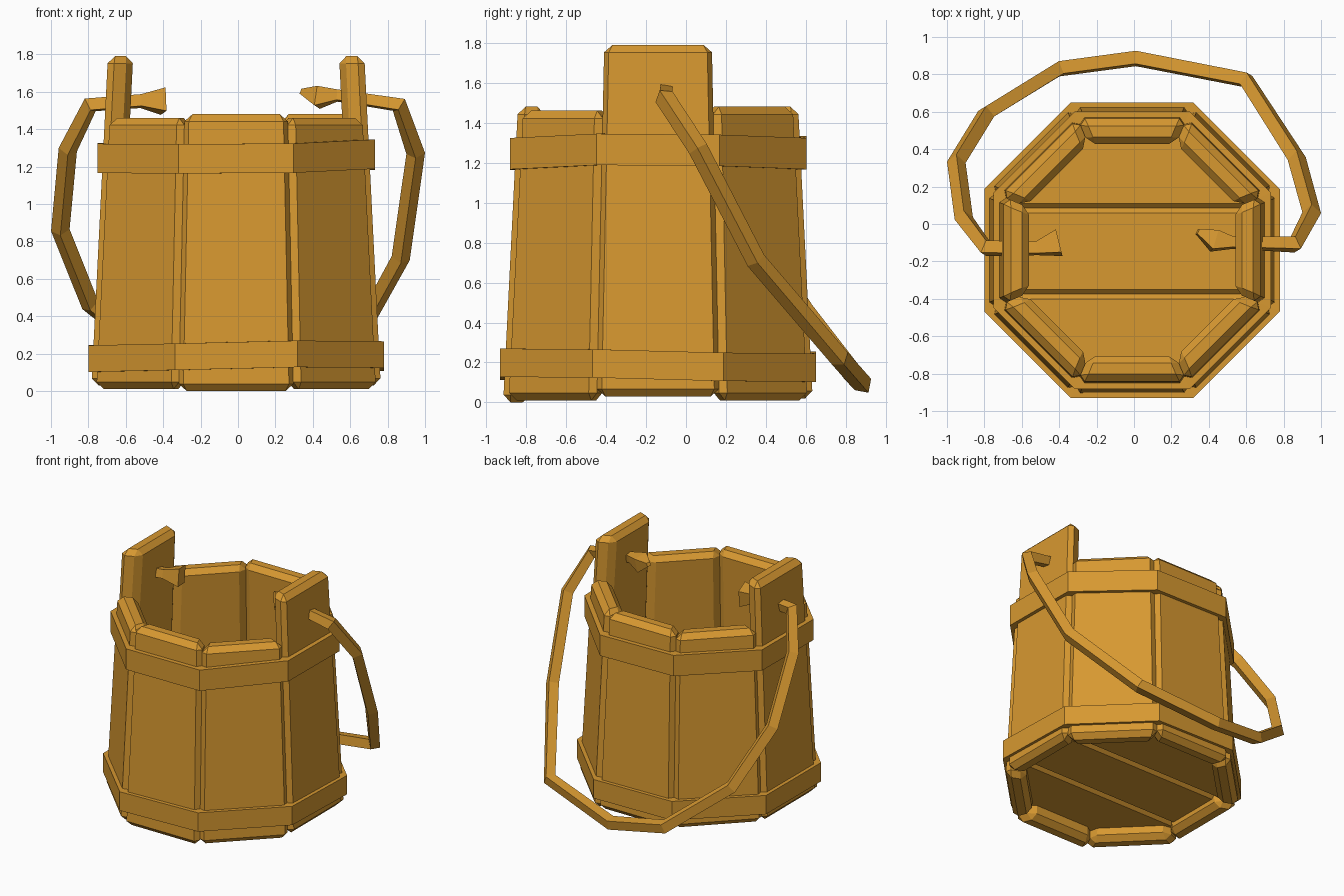
import bpy, bmesh, math, random
from mathutils import Vector, Matrix

random.seed(4)
cube = bpy.data.objects.get("Cube")
if cube:
    bpy.data.objects.remove(cube, do_unlink=True)

wood = bpy.data.materials.new("warm wood")
wood.use_nodes = True
color = (0.68, 0.315, 0.03, 1)
wood.diffuse_color = color
wood.node_tree.nodes["Principled BSDF"].inputs["Base Color"].default_value = color

CENTER = Matrix.Translation((-0.01, -0.14, 0))
HALF = math.tan(math.pi / 8)  # half side of an octagon per unit of apothem


def finish(name, bm, matrix=Matrix()):
    bmesh.ops.recalc_face_normals(bm, faces=bm.faces)
    mesh = bpy.data.meshes.new(name)
    bm.to_mesh(mesh)
    bm.free()
    mesh.transform(matrix)
    mesh.materials.append(wood)
    obj = bpy.data.objects.new(name, mesh)
    bpy.context.collection.objects.link(obj)


def chamfer(bm, size):
    bmesh.ops.bevel(bm, geom=bm.edges[:], offset=size, segments=1,
                    affect='EDGES', clamp_overlap=True)


def bridge(bm, rings, closed):
    """Join rings of vertices into a tube, as a loop or with end caps."""
    count = len(rings[0])
    for i in range(len(rings) if closed else len(rings) - 1):
        a, b = rings[i], rings[(i + 1) % len(rings)]
        for j in range(count):
            k = (j + 1) % count
            bm.faces.new((a[j], a[k], b[k], b[j]))
    if not closed:
        bm.faces.new(rings[0])
        bm.faces.new(rings[-1])


def stave(name, angle, bottom, top):
    """Leaning wedge-sided board on one side of the octagon."""
    bm = bmesh.new()
    rings = []
    for z in (bottom, top):
        outer = 0.775 - 0.05 * z
        inner = outer - 0.135
        rings.append([bm.verts.new((r, s * r * HALF, z))
                      for r, s in ((outer, -1), (outer, 1), (inner, 1), (inner, -1))])
    bridge(bm, rings, False)
    chamfer(bm, 0.038)
    finish(name, bm, CENTER @ Matrix.Rotation(angle, 4, 'Z'))


def hoop(name, apothem, low, high):
    """Flat octagonal band with slightly uneven corners."""
    bm = bmesh.new()
    rings = []
    for i in range(8):
        angle = (i + 0.5) * math.pi / 4
        lift = random.uniform(-0.015, 0.015)
        rings.append([bm.verts.new((math.cos(angle) * r, math.sin(angle) * r, z + lift))
                      for r, z in ((k / math.cos(math.pi / 8), z) for k, z in
                                   ((apothem, low), (apothem, high),
                                    (apothem - 0.07, high), (apothem - 0.07, low)))])
    bridge(bm, rings, True)
    finish(name, bm, CENTER)


def floor_plank(name, low, high):
    """Slice of an octagonal disc between two cuts along x."""
    bm = bmesh.new()
    bmesh.ops.create_cone(bm, cap_ends=True, segments=8, depth=0.1,
                          radius1=0.75, radius2=0.75,
                          matrix=Matrix.Translation((0, 0, 0.15)) @ Matrix.Rotation(math.pi / 8, 4, 'Z'))
    for y, side in ((low, -1), (high, 1)):
        cut = bmesh.ops.bisect_plane(bm, geom=bm.verts[:] + bm.edges[:] + bm.faces[:],
                                     plane_co=(0, y, 0), plane_no=(0, side, 0),
                                     clear_outer=True)
        edges = [e for e in cut["geom_cut"] if isinstance(e, bmesh.types.BMEdge)]
        if edges:
            bmesh.ops.holes_fill(bm, edges=edges)
    chamfer(bm, 0.025)
    finish(name, bm, CENTER)


# Staves: the two side ones rise above the rim to carry the handle
tops = (1.79, 1.48, 1.48, 1.46, 1.79, 1.46, 1.48, 1.46)
bottoms = (0.03, 0.01, 0.02, 0.03, 0.03, 0.01, 0.0, 0.01)
names = ("left_handle", "back_left", "back", "back_right",
         "right_handle", "front_right", "front", "front_left")
for i, (name, low, high) in enumerate(zip(names, bottoms, tops)):
    stave(name + "_stave", i * math.pi / 4, low, high)

# Hoops
hoop("lower_hoop", 0.79, 0.115, 0.257)
hoop("upper_hoop", 0.742, 1.175, 1.332)

# Floor
floor_plank("front_floor_plank", -0.9, -0.235)
floor_plank("middle_floor_plank", -0.235, 0.225)
floor_plank("back_floor_plank", 0.225, 0.9)

# Swinging handle: diamond-section bar, hung down at the back, with splayed ends
path = [((-0.40, -0.10, 1.55), 0.09), ((-0.52, -0.13, 1.55), 0.045),
        ((-0.79, -0.13, 1.53), 0.05), ((-0.91, 0.03, 1.29), 0.05),
        ((-0.95, 0.33, 0.86), 0.05), ((-0.79, 0.59, 0.46), 0.05),
        ((-0.40, 0.83, 0.15), 0.05), ((0.01, 0.885, 0.09), 0.05),
        ((0.60, 0.77, 0.22), 0.05), ((0.87, 0.35, 0.71), 0.05),
        ((0.95, 0.06, 1.27), 0.05), ((0.86, -0.11, 1.53), 0.05),
        ((0.53, -0.10, 1.58), 0.04), ((0.43, -0.09, 1.57), 0.075),
        ((0.34, -0.04, 1.60), 0.02)]
points = [Vector(p) for p, r in path]
normal = Vector((0, 0.825, 0.565))
bm = bmesh.new()
rings = []
for i, (p, radius) in enumerate(path):
    before = points[i] - points[i - 1] if i else points[1] - points[0]
    after = points[i + 1] - points[i] if i + 1 < len(points) else before
    tangent = (before.normalized() + after.normalized()).normalized()
    side = tangent.cross(normal).normalized()
    up = side.cross(tangent)
    rings.append([bm.verts.new(points[i] + d * radius) for d in (side, up, -side, -up)])
bridge(bm, rings, False)
finish("handle", bm)
